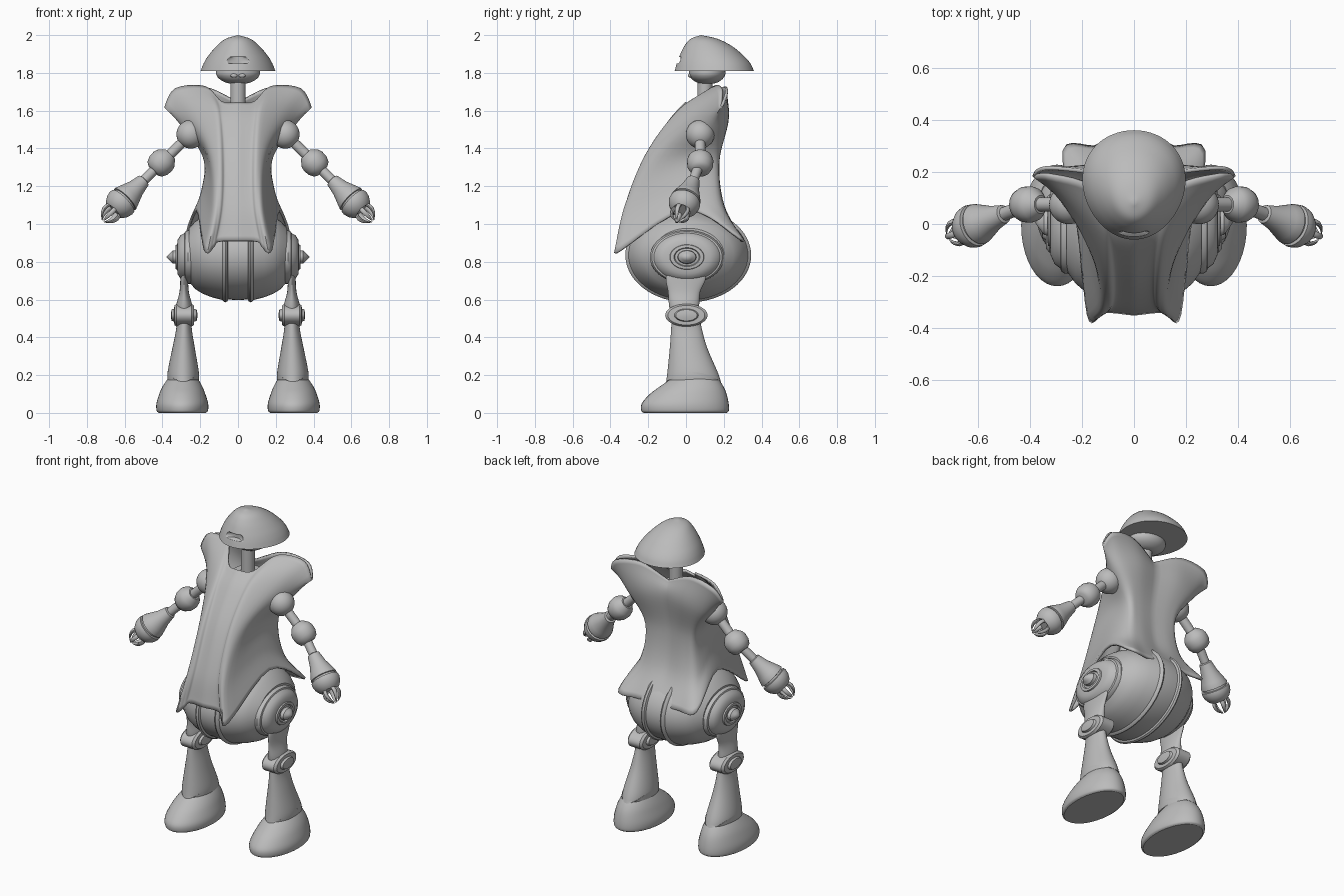
import bpy, bmesh, math
from mathutils import Vector

if "Cube" in bpy.data.objects:
    bpy.data.objects.remove(bpy.data.objects["Cube"])

grey = bpy.data.materials.new("plain_grey")
grey.diffuse_color = (0.5, 0.5, 0.5, 1)
grey.use_nodes = True
grey.node_tree.nodes["Principled BSDF"].inputs["Base Color"].default_value = grey.diffuse_color


def smooth(pts, n=5):
    """Catmull-Rom interpolation through tuples of any length."""
    pts = [Vector(p) for p in pts]
    ext = [2 * pts[0] - pts[1]] + pts + [2 * pts[-1] - pts[-2]]
    out = []
    for i in range(1, len(ext) - 2):
        a, b, c, d = ext[i - 1:i + 3]
        for k in range(n):
            t = k / n
            out.append(0.5 * (2 * b + (c - a) * t + (2 * a - 5 * b + 4 * c - d) * t * t
                              + (3 * b - a - 3 * c + d) * t ** 3))
    return out + [pts[-1]]


def loft(name, rings, mirror=False, closed=True, caps=True, angle=35):
    """Skin a list of point rings; optionally mirror across x = 0."""
    bm = bmesh.new()
    rows = [[bm.verts.new(p) for p in r] for r in rings]
    n = len(rows[0])
    for a, b in zip(rows, rows[1:]):
        for j in range(n if closed else n - 1):
            k = (j + 1) % n
            bm.faces.new((a[j], a[k], b[k], b[j]))
    if closed and caps:
        bm.faces.new(rows[0])
        bm.faces.new(rows[-1])
    bmesh.ops.remove_doubles(bm, verts=bm.verts[:], dist=0.0002)
    bmesh.ops.recalc_face_normals(bm, faces=bm.faces[:])
    me = bpy.data.meshes.new(name)
    bm.to_mesh(me)
    bm.free()
    me.materials.append(grey)
    ob = bpy.data.objects.new(name, me)
    bpy.context.collection.objects.link(ob)
    bpy.ops.object.select_all(action='DESELECT')
    ob.select_set(True)
    bpy.context.view_layer.objects.active = ob
    bpy.ops.object.shade_smooth_by_angle(angle=math.radians(angle))
    if mirror:
        m = ob.modifiers.new("mirror", 'MIRROR')
        m.merge_threshold = 0.0005
    return ob


def lathe(name, prof, origin, axis, su=1, sv=1, n=40, **kw):
    """Turn (distance, radius) points round an axis, with elliptical scaling."""
    o, w = Vector(origin), Vector(axis).normalized()
    u = Vector((0, 1, 0)) if abs(w.y) < 0.9 and abs(w.z) < 0.9 else Vector((1, 0, 0))
    u = (u - w * u.dot(w)).normalized()
    v = w.cross(u)
    rings = []
    for d, r in prof:
        r = max(r, 0)
        rings.append([o + w * d + r * (su * math.cos(a) * u + sv * math.sin(a) * v)
                      for a in (2 * math.pi * i / n for i in range(n))])
    return loft(name, rings, **kw)


def ovals(name, rows, n=40, arch=0, egg=0, **kw):
    """Stack horizontal ovals given as (z, cx, cy, rx, ry)."""
    rings = []
    for i, (z, cx, cy, rx, ry) in enumerate(rows):
        ring = []
        for k in range(n):
            a = 2 * math.pi * k / n
            lift = arch * math.cos(a) ** 2 if i == 0 else 0
            ring.append((cx + max(rx, 0) * math.cos(a) * (1 + egg * math.sin(a)),
                         cy + max(ry, 0) * math.sin(a), z + lift))
        rings.append(ring)
    return loft(name, rings, **kw)


def ball(r, k=14):
    return [(-r * math.cos(math.pi * i / k), r * math.sin(math.pi * i / k)) for i in range(k + 1)]


# Helmet dome with cut visor slot
head = ovals("helmet", smooth([(1.81, 0, .15, .197, .21), (1.85, 0, .146, .181, .195),
             (1.89, 0, .136, .157, .17), (1.94, 0, .118, .115, .128),
             (1.98, 0, .096, .066, .072), (2.0, 0, .08, 0, 0)]), n=64, egg=.1)
slot = ovals("visor_cutter", [(1.851, 0, -.06, .055, .05), (1.858, 0, -.06, .068, .05),
             (1.868, 0, -.06, .072, .05), (1.878, 0, -.06, .068, .05), (1.885, 0, -.06, .055, .05)])
slot.hide_render = True
slot.hide_set(True)
cut = head.modifiers.new("slot", 'BOOLEAN')
cut.operation = 'DIFFERENCE'
cut.object = slot

# Face, eyes and neck
lathe("face", smooth([(1.742, 0), (1.746, .055), (1.765, .095), (1.79, .115), (1.815, .115)], 4),
      (0, .112, 0), (0, 0, 1), 1, .83)
lathe("eye", ball(.011), (.021, .022, 1.786), (0, 0, 1), 1.7, 1, n=20, mirror=True)
lathe("neck", [(1.5, .04), (1.76, .04)], (0, .1, 0), (0, 0, 1))
lathe("neck_plug", [(1.5, .08), (1.6, .085)], (0, .1, 0), (0, 0, 1))

# Robe: ribs run from shoulder ridge to hem, front centre round to back centre
ribs = [
    [(0, 0, 1.64), (0, -.09, 1.54), (0, -.21, 1.35), (0, -.305, 1.1), (0, -.345, .91)],
    [(.085, .03, 1.645), (.08, -.07, 1.55), (.07, -.2, 1.35), (.075, -.3, 1.1), (.105, -.335, .905)],
    [(.175, .15, 1.725), (.125, -.03, 1.6), (.1, -.205, 1.37), (.1, -.315, 1.1), (.14, -.355, .865)],
    [(.33, .19, 1.715), (.24, .05, 1.58), (.145, -.15, 1.36), (.132, -.285, 1.1), (.175, -.345, .86)],
    [(.385, .185, 1.62), (.295, .13, 1.53), (.17, .03, 1.37), (.175, -.01, 1.2), (.215, 0, 1.07)],
    [(.34, .215, 1.7), (.27, .195, 1.53), (.17, .15, 1.33), (.195, .165, 1.1), (.27, .28, .925)],
    [(.175, .2, 1.725), (.15, .22, 1.56), (.115, .17, 1.33), (.12, .195, 1.1), (.15, .295, .91)],
    [(0, .17, 1.645), (0, .195, 1.56), (0, .16, 1.33), (0, .185, 1.1), (0, .295, .92)]]
down = [smooth(r, 7) for r in ribs]
rows = [smooth(list(level), 5) for level in zip(*down)]
robe = loft("robe", rows, closed=False, mirror=True, angle=60)
thick = robe.modifiers.new("thickness", 'SOLIDIFY')
thick.thickness = .014
thick.offset = 0

# Hip barrel with twin fins, turned about x and stretched in y
prof = [(.26, .57), (.225, .72), (.19, .81), (.14, .89), (.082, .95), (.077, .98), (.067, 1.0),
        (.057, .98), (.052, .94), (0, .95)]
prof = [(-x, r) for x, r in prof] + [(x, r) for x, r in reversed(prof[:-1])]
lathe("hip_barrel", prof, (0, .012, .835), (1, 0, 0), .333, .25, n=64)

# Hip discs with pointed hubs
lathe("hip_disc", [(.22, .14), (.265, .142), (.28, .135), (.283, .127), (.305, .115), (.32, .09),
      (.322, .066), (.33, .064), (.332, .05), (.324, .046), (.326, .036), (.345, .034),
      (.36, .02), (.38, 0)], (0, .005, .825), (1, 0, 0), 1.38, 1, mirror=True)

# Legs
ovals("thigh", smooth([(.79, .285, 0, .02, .06), (.72, .285, 0, .02, .105), (.64, .285, -.01, .025, .085),
      (.57, .285, -.01, .042, .08), (.52, .285, -.005, .042, .075)]), mirror=True)
lathe("knee", [(-.07, .012), (-.066, .03), (-.053, .034), (-.052, .052), (-.04, .06), (.04, .06),
      (.052, .052), (.053, .034), (.066, .03), (.07, .012)],
      (.285, .002, .517), (1, 0, 0), 1.87, 1, mirror=True)
ovals("shin", smooth([(.165, .29, .04, .083, .145), (.22, .29, .034, .082, .132),
      (.34, .288, .014, .06, .1), (.44, .286, .003, .042, .082),
      (.5, .285, 0, .04, .075)]), arch=.05, mirror=True)
ovals("foot", smooth([(0, .295, -.005, .125, .22), (.012, .295, -.005, .136, .232),
      (.05, .295, -.004, .137, .23), (.1, .295, .012, .122, .203), (.14, .294, .03, .105, .168),
      (.18, .292, .045, .08, .125), (.215, .29, .05, .05, .08)], 4), mirror=True)

# Arms
S, E, T = Vector((.25, .075, 1.475)), Vector((.405, .075, 1.325)), Vector((.7, -.04, 1.03))
up, fore = E - S, (T - E).normalized()
lathe("shoulder_bar", [(0, .03), (.25, .03)], (0, .075, 1.475), (1, 0, 0), mirror=True)
lathe("shoulder_ball", ball(.076), S, up, mirror=True)
lathe("upper_arm", [(0, .027), (up.length, .027)], S, up, mirror=True)
lathe("elbow", [(-.065, .035), (-.055, .045), (-.032, .064), (-.01, .07), (.022, .068),
      (.05, .055), (.062, .035)], E, up, mirror=True)
lathe("forearm_rod", [(0, .026), (.2, .026)], E, fore, mirror=True)
lathe("forearm", [(.135, .025), (.14, .036), (.2, .049), (.25, .068), (.28, .079), (.285, .079),
      (.287, .07), (.297, .07), (.299, .082), (.315, .084), (.34, .078), (.365, .062),
      (.375, .048), (.365, .038)], E, fore, mirror=True)

# Claw fingers, curving inward from the cuff
u = fore.cross(Vector((0, 1, 0))).normalized()
v = fore.cross(u)
for i in range(5):
    a = 2 * math.pi * i / 5 + .3
    out = math.cos(a) * u + math.sin(a) * v
    side = fore.cross(out)
    path = smooth([(.35, .034, .013), (.395, .046, .013), (.43, .034, .01), (.452, .012, .003)], 4)
    loft("claw", [[E + fore * d + out * (r + w * .8 * math.cos(b)) + side * w * math.sin(b)
                   for b in (math.pi * k / 5 for k in range(10))] for d, r, w in path], mirror=True)
